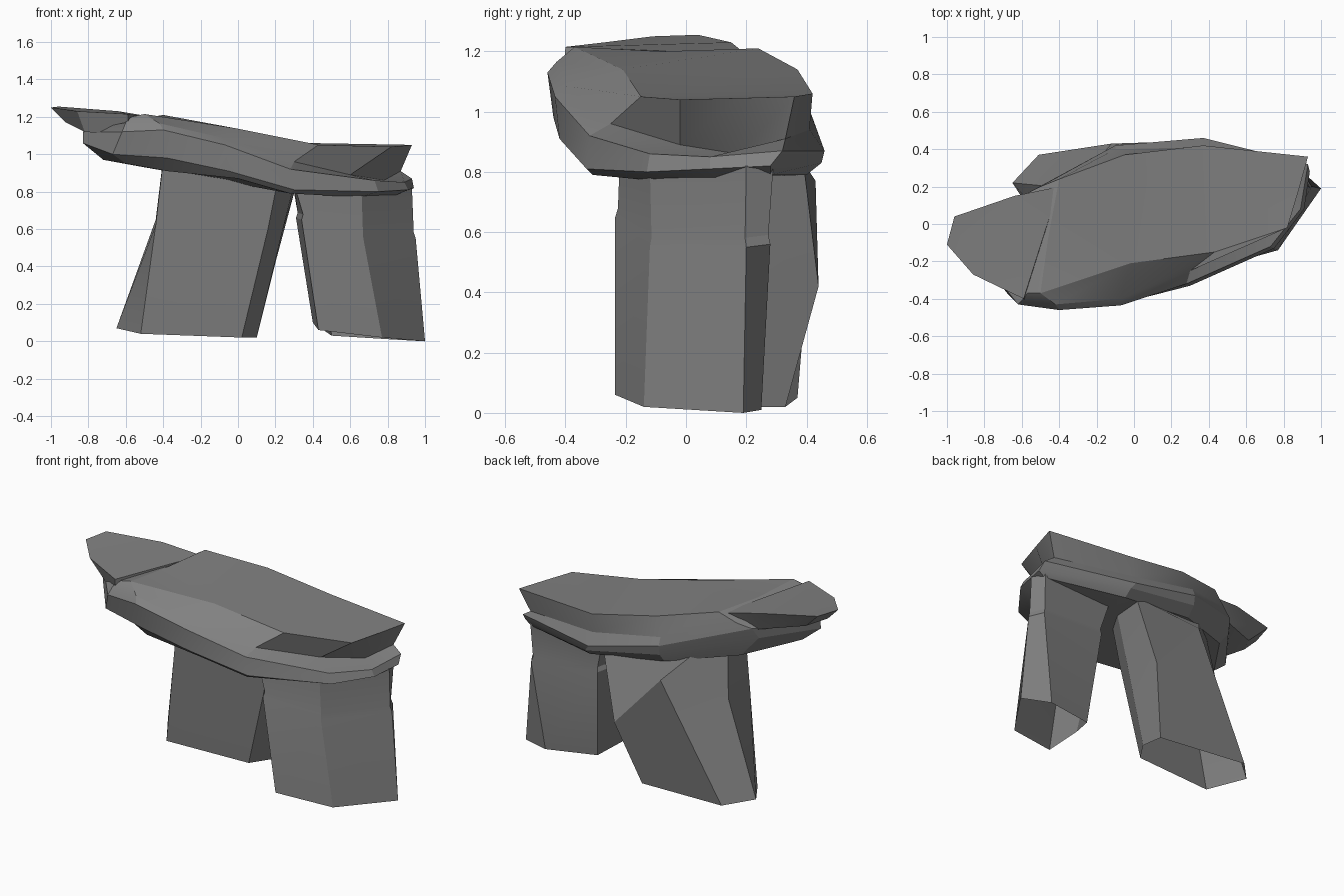
import bpy
import bmesh
import math
from mathutils import Vector

default_cube = bpy.data.objects.get("Cube")
if default_cube:
    bpy.data.objects.remove(default_cube, do_unlink=True)

# One weathered grey for every stone
stone = bpy.data.materials.new("weathered_grey_stone")
stone.use_nodes = True
stone.diffuse_color = (.22, .22, .22, 1)
shader = next(n for n in stone.node_tree.nodes if n.type == 'BSDF_PRINCIPLED')
shader.inputs["Base Color"].default_value = stone.diffuse_color
shader.inputs["Roughness"].default_value = .9


def stone_loft(name, rings, open_foot=False):
    """Bridge equal rings of points, from bottom to top, into a stone."""
    bm = bmesh.new()
    layers = [[bm.verts.new(point) for point in ring] for ring in rings]
    for lower, upper in zip(layers, layers[1:]):
        count = len(lower)
        for i in range(count):
            j = (i + 1) % count
            bm.faces.new((lower[i], lower[j], upper[j], upper[i]))
    ends = [bm.faces.new(layers[-1])]
    if not open_foot:
        ends.append(bm.faces.new(layers[0][::-1]))
    bmesh.ops.triangulate(bm, faces=ends)
    bmesh.ops.recalc_face_normals(bm, faces=bm.faces)
    mesh = bpy.data.meshes.new(name)
    bm.to_mesh(mesh)
    bm.free()
    mesh.materials.append(stone)
    obj = bpy.data.objects.new(name, mesh)
    bpy.context.collection.objects.link(obj)
    bpy.ops.object.select_all(action='DESELECT')
    obj.select_set(True)
    bpy.context.view_layer.objects.active = obj
    bpy.ops.object.shade_smooth_by_angle(angle=math.radians(20))


def shrunken_ring(ring, factor, lift):
    """Copy a ring, pulled in toward its middle and raised, to form a ledge."""
    middle = sum((Vector(p) for p in ring), Vector()) / len(ring)
    raised = Vector((0, 0, lift))
    return [middle.lerp(Vector(p), factor) + raised for p in ring]


# Leaning support stone, hollow underneath: foot, waist and head
leaning_foot = [(-.52, .02, .04), (.02, .08, .02), (.1, .2, .02),
                (.08, .33, .02), (-.51, .37, .05), (-.65, .22, .07)]
leaning_waist = [(-.44, -.02, .62), (.16, .06, .6), (.24, .2, .6),
                 (.2, .44, .42), (-.12, .43, .77), (-.44, .2, .65)]
leaning_head = [(-.4, -.03, .97), (.22, .05, .9), (.3, .2, .84),
                (.31, .39, .83), (-.28, .24, .95), (-.4, .15, .98)]
stone_loft("leaning_support", [leaning_foot, leaning_waist, leaning_head],
           open_foot=True)

# Upright support stone, hollow underneath, with a narrow ledge near its head
upright_foot = [(.43, -.235, .06), (.77, -.14, .02), (1, .19, 0),
                (.82, .25, .01), (.5, .18, .03), (.4, -.03, .1)]
upright_ledge = [(.34, -.235, .65), (.67, -.12, .55), (.95, .2, .55),
                 (.9, .28, .56), (.45, .25, .6), (.31, .03, .66)]
upright_head = [(.3, -.22, .84), (.66, -.12, .82), (.93, .2, .82),
                (.9, .29, .82), (.4, .27, .83), (.29, .05, .85)]
upright_neck = shrunken_ring(upright_ledge, .97, .03)
stone_loft("upright_support",
           [upright_foot, upright_ledge, upright_neck, upright_head],
           open_foot=True)

# Roof slab: underside, worn lower rim, sharp upper rim
slab_underside = [(-.72, -.15, .97), (-.6, -.3, .95), (-.38, -.38, .91),
                  (0, -.38, .87), (.28, -.31, .79), (.65, -.1, .77),
                  (.84, .1, .78), (.9, .28, .79), (.4, .4, .79),
                  (-.1, .36, .86), (-.5, .16, .93)]
slab_lower_rim = [(-.83, -.18, 1.06), (-.67, -.38, 1), (-.38, -.44, .98),
                  (-.05, -.42, .91), (.3, -.33, .81), (.75, -.13, .8),
                  (.91, .08, .81), (.94, .28, .82), (.4, .45, .83),
                  (-.1, .41, .92), (-.6, .12, 1.05)]
slab_upper_rim = [(-.83, -.17, 1.12), (-.62, -.43, 1.12), (-.4, -.46, 1.13),
                  (-.07, -.435, 1.05), (.28, -.32, .92), (.73, -.12, .86),
                  (.89, .08, .85), (.93, .32, .87), (.37, .46, .87),
                  (-.1, .42, .98), (-.58, .16, 1.12)]
# Its upper layer, undercut by a recess at the low end
slab_neck = [(-.7, -.14, 1.14), (-.6, -.41, 1.17), (-.42, -.43, 1.165),
             (-.07, -.4, 1.085), (.3, -.25, .96), (.6, -.02, .89),
             (.78, .17, .86), (.87, .33, .91), (.37, .41, .94),
             (-.1, .4, 1.03), (-.5, .2, 1.15)]
slab_top = [(-.46, -.08, 1.2), (-.57, -.37, 1.2), (-.5, -.37, 1.215),
            (-.02, -.21, 1.14), (.43, -.15, 1.05), (.82, -.02, 1.04),
            (.88, .18, 1.045), (.93, .36, 1.05), (.37, .42, 1.06),
            (-.05, .37, 1.14), (-.4, .24, 1.21)]
stone_loft("roof_slab", [slab_underside, slab_lower_rim, slab_upper_rim,
                         slab_neck, slab_top])

# Tapered prow that sticks out at the high end of the roof
prow_bottom = [(-.92, -.12, 1.17), (-.82, -.22, 1.12), (-.58, -.41, 1.1),
               (-.4, .15, 1.1), (-.6, .13, 1.11), (-.85, 0, 1.15)]
prow_top = [(-1, -.11, 1.25), (-.86, -.27, 1.23), (-.59, -.4, 1.215),
            (-.4, .2, 1.19), (-.64, .15, 1.23), (-.96, .04, 1.255)]
stone_loft("roof_prow", [prow_bottom, prow_top])
